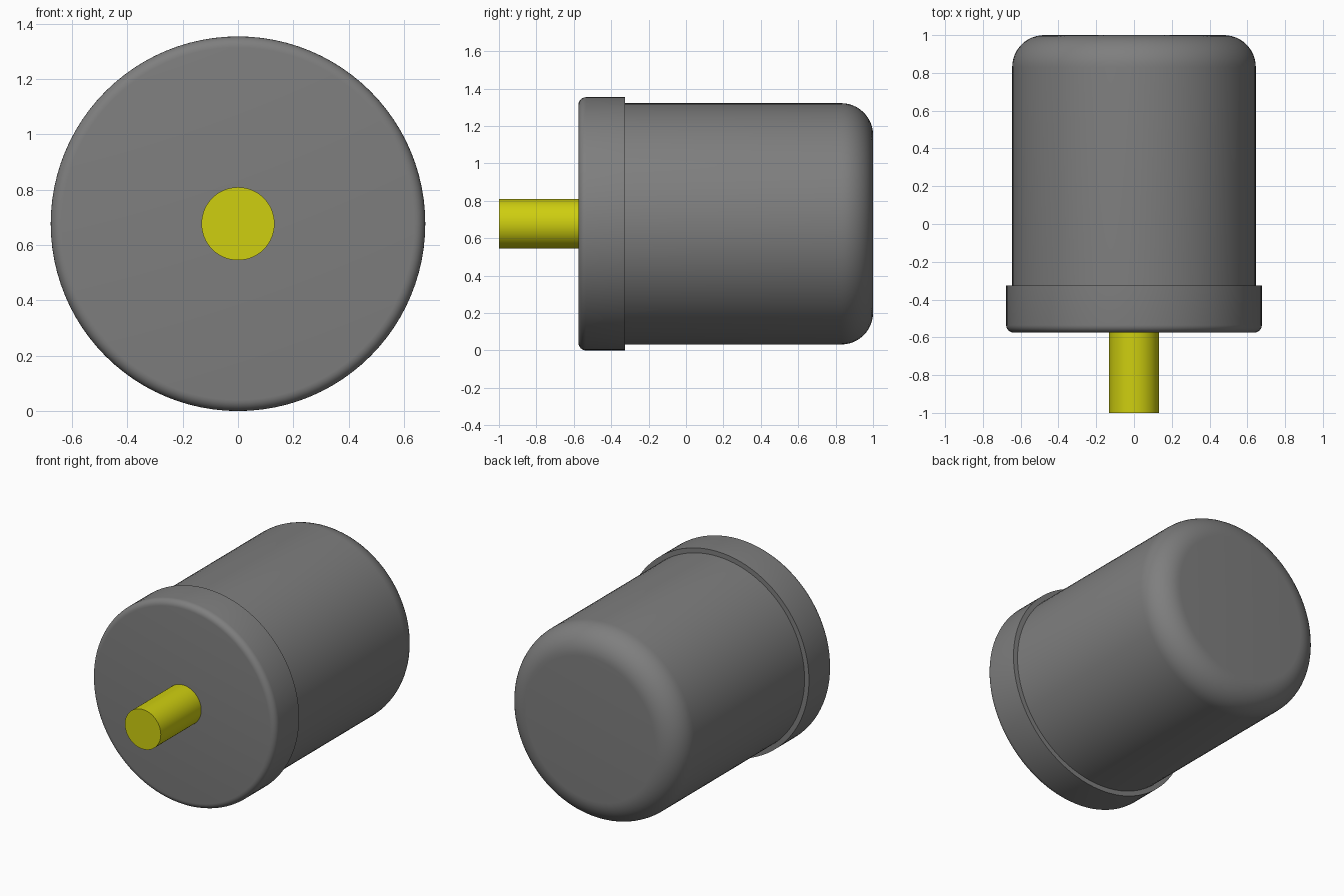
import bpy, bmesh, math

cube = bpy.data.objects.get("Cube")
if cube:
    bpy.data.objects.remove(cube, do_unlink=True)

AXIS_Z = 0.677   # height of the motor axis


def material(name, rgb):
    mat = bpy.data.materials.new(name)
    mat.use_nodes = True
    colour = (*rgb, 1.0)
    mat.diffuse_color = colour
    mat.node_tree.nodes["Principled BSDF"].inputs["Base Color"].default_value = colour
    return mat


def fillet(y, r, size, start, steps):
    """Quarter-circle (y, radius) points around a centre at (y, r)."""
    return [(y + size * math.sin(a), r + size * math.cos(a))
            for a in (math.radians(start + 90 * i / steps) for i in range(steps + 1))]


def lathe(name, profile, mat, segments=96):
    """Spin a closed (y, radius) profile around the y axis."""
    bm = bmesh.new()
    verts = [bm.verts.new((0, y, r)) for y, r in profile]
    edges = [bm.edges.new(pair) for pair in zip(verts, verts[1:])]
    bmesh.ops.spin(bm, geom=verts + edges, cent=(0, 0, 0), axis=(0, 1, 0),
                   angle=math.tau, steps=segments, use_duplicate=False)
    bmesh.ops.remove_doubles(bm, verts=bm.verts, dist=1e-5)
    bmesh.ops.recalc_face_normals(bm, faces=bm.faces)
    mesh = bpy.data.meshes.new(name)
    bm.to_mesh(mesh)
    bm.free()
    mesh.materials.append(mat)
    obj = bpy.data.objects.new(name, mesh)
    obj.location.z = AXIS_Z
    bpy.context.collection.objects.link(obj)
    bpy.ops.object.select_all(action='DESELECT')
    obj.select_set(True)
    bpy.context.view_layer.objects.active = obj
    bpy.ops.object.shade_smooth_by_angle(angle=math.radians(30))
    return obj


grey = material("dark grey metal", (0.21, 0.21, 0.21))
yellow = material("yellow metal", (0.62, 0.62, 0.005))

# Main housing with a broad rounded rear edge
lathe("motor_housing",
      [(-0.34, 0), (-0.34, 0.645)] + fillet(0.83, 0.475, 0.17, 0, 12) + [(1.0, 0)], grey)

# Wider front cap with a small rounded front edge
lathe("front_cap",
      [(-0.575, 0)] + fillet(-0.535, 0.637, 0.04, -90, 6) + [(-0.325, 0.677), (-0.325, 0)], grey)

# Drive shaft
lathe("drive_shaft", [(-1.0, 0), (-1.0, 0.132), (-0.56, 0.132), (-0.56, 0)], yellow, 64)
